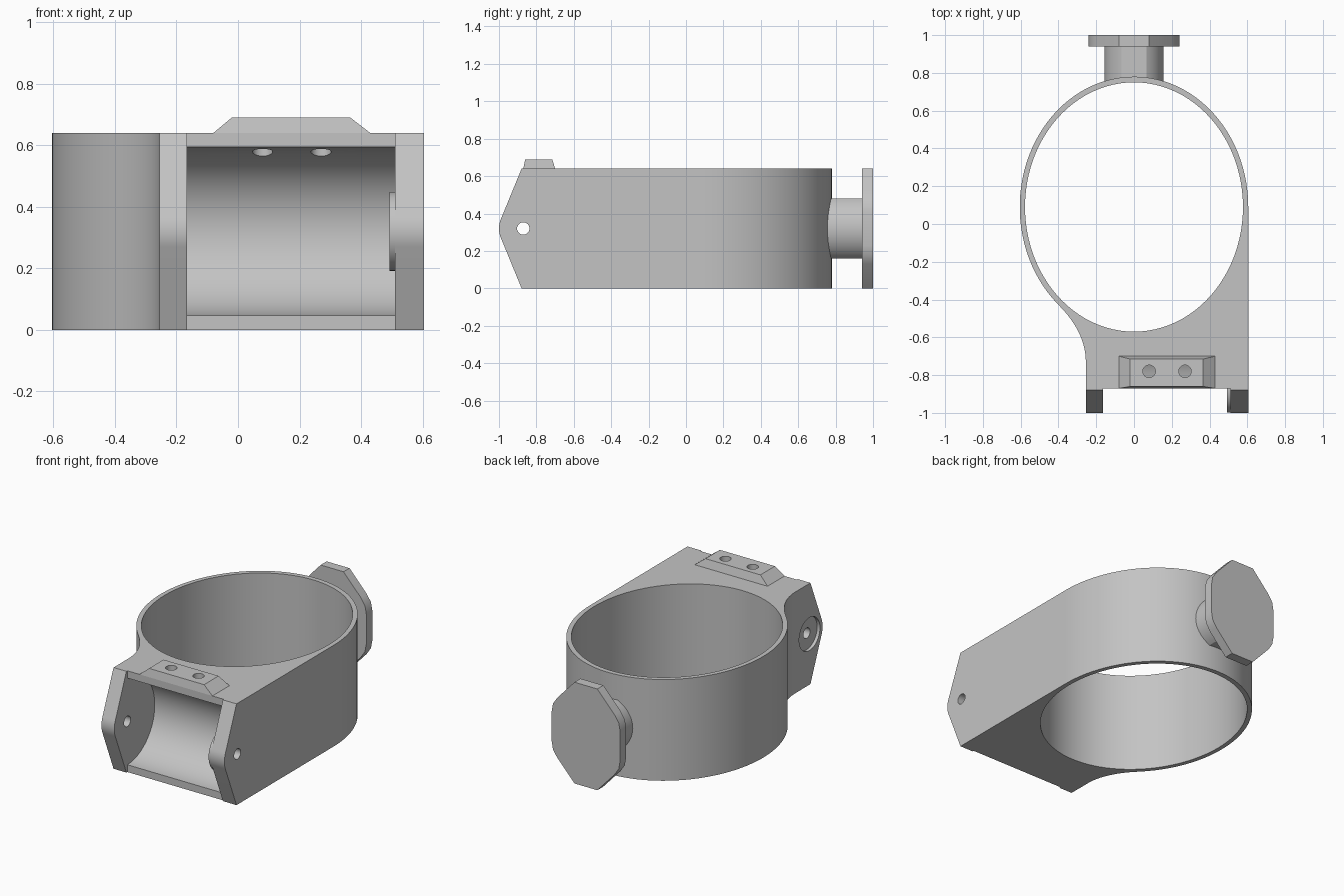
import bpy, bmesh
from math import sin, cos, pi, radians, sqrt

if "Cube" in bpy.data.objects:
    bpy.data.objects.remove(bpy.data.objects["Cube"], do_unlink=True)

grey = bpy.data.materials.new("plain grey")
grey.use_nodes = True
grey.diffuse_color = (0.55, 0.55, 0.55, 1)
grey.node_tree.nodes["Principled BSDF"].inputs["Base Color"].default_value = grey.diffuse_color

PIN_Y, MID_Z, HEIGHT = -0.87, 0.32, 0.64
RING_Y = 0.09
PLACE = {"x": lambda u, v, w: (w, u, v),
         "y": lambda u, v, w: (u, w, v),
         "z": lambda u, v, w: (u, v, w)}


def arc(cu, cv, ru, rv, start, end, n):
    """Points along an elliptical arc, angles in degrees."""
    step = (end - start) / n
    angles = [radians(start + step * i) for i in range(n + 1)]
    return [(cu + ru * cos(a), cv + rv * sin(a)) for a in angles]


def loft(name, rings):
    """Closed solid through a list of equal point rings."""
    bm = bmesh.new()
    loops = [[bm.verts.new(p) for p in ring] for ring in rings]
    n = len(loops[0])
    for lo, hi in zip(loops, loops[1:]):
        for i in range(n):
            j = (i + 1) % n
            bm.faces.new((lo[i], lo[j], hi[j], hi[i]))
    bm.faces.new(loops[0])
    bm.faces.new(loops[-1])
    bmesh.ops.recalc_face_normals(bm, faces=bm.faces)
    mesh = bpy.data.meshes.new(name)
    bm.to_mesh(mesh)
    bm.free()
    mesh.materials.append(grey)
    obj = bpy.data.objects.new(name, mesh)
    bpy.context.collection.objects.link(obj)
    return obj


def prism(name, points, axis, start, end):
    return loft(name, [[PLACE[axis](u, v, w) for u, v in points] for w in (start, end)])


def rod(name, u, v, r, axis, start, end):
    return prism(name, arc(u, v, r, r, 0, 360, 48)[:-1], axis, start, end)


def activate(obj):
    bpy.ops.object.select_all(action="DESELECT")
    obj.select_set(True)
    bpy.context.view_layer.objects.active = obj


def cut(obj, cutters):
    activate(obj)
    for cutter in cutters:
        cutter.hide_render = True
        mod = obj.modifiers.new("cut", "BOOLEAN")
        mod.operation, mod.solver, mod.object = "DIFFERENCE", "EXACT", cutter
        bpy.ops.object.modifier_apply(modifier=mod.name)


# Body plan: oval ring running into a square front block with a concave left-over flank
fillet = []
p0, p1, p2 = (-0.4, -0.428), (-0.255, -0.573), (-0.255, -0.73)
for i in range(13):
    t = i / 12
    fillet.append(tuple((1 - t) ** 2 * a + 2 * t * (1 - t) * b + t * t * c
                        for a, b, c in zip(p0, p1, p2)))
plan = arc(0, RING_Y, 0.605, 0.69, 0, 228, 64) + fillet + [(-0.255, -1.05), (0.605, -1.05)]
body = prism("clamp_body", plan, "z", 0, HEIGHT)

# Cutters: oval bore, pointed ear outline, roller pocket
bore = prism("bore_cutter", arc(0, RING_Y, 0.577, 0.66, 0, 360, 96)[:-1], "z", -0.1, 0.8)
ear = arc(PIN_Y, MID_Z, 0.13, 0.13, 204, 156, 10)
ear_cut = prism("ear_cutter", [(-1.2, -0.1), (-0.838, -0.1)] + ear +
                [(-0.838, 0.74), (-1.2, 0.74)], "x", -0.4, 0.8)
pocket = prism("pocket_cutter", [(-1.2, -0.1), (PIN_Y, -0.1)] +
               arc(PIN_Y, MID_Z, 0.274, 0.274, -90, 90, 40) +
               [(PIN_Y, 0.75), (-1.2, 0.75)], "x", -0.165, 0.51)
pin_hole = rod("pin_hole_cutter", PIN_Y, MID_Z, 0.033, "x", -0.5, 0.8)
counterbore = rod("counterbore_cutter", PIN_Y, MID_Z, 0.104, "x", -0.4, -0.235)
screw_holes = [rod("screw_hole_cutter", x, -0.78, 0.033, "z", 0.45, 0.8) for x in (0.08, 0.27)]

# Bevelled pad on top, and round boss inside one ear
pad = loft("top_pad", [
    [(x0, y0, z), (x1, y0, z), (x1, y1, z), (x0, y1, z)]
    for x0, x1, y0, y1, z in ((-0.08, 0.43, PIN_Y, -0.7, HEIGHT),
                              (-0.02, 0.365, -0.86, -0.715, 0.69))])
boss = rod("pin_boss", PIN_Y, MID_Z, 0.128, "x", 0.493, 0.515)

cut(body, [bore, ear_cut, pocket, pin_hole, counterbore] + screw_holes)
cut(pad, screw_holes)
cut(boss, [pin_hole])
for cutter in [bore, ear_cut, pocket, pin_hole, counterbore] + screw_holes:
    bpy.data.objects.remove(cutter, do_unlink=True)

# Rear mount: stem with flat top and bottom, then a long eight-sided plate
side = arc(-0.03, MID_Z, 0.187, 0.187, -59, 59, 20)
stem = prism("rear_stem", side + [(-x, z) for x, z in reversed(side)], "y", 0.752, 0.95)
quarter = [(0.24, 0.09), (0.23, 0.145), (0.2, 0.19), (0.08, 0.32)]
half = [(x, MID_Z - z) for x, z in reversed(quarter)] + [(x, MID_Z + z) for x, z in quarter]
plate = prism("rear_plate", half + [(-x, z) for x, z in reversed(half)], "y", 0.94, 1.0)

for obj in (body, pad, boss, stem, plate):
    activate(obj)
    bpy.ops.object.shade_smooth_by_angle(angle=radians(28))
